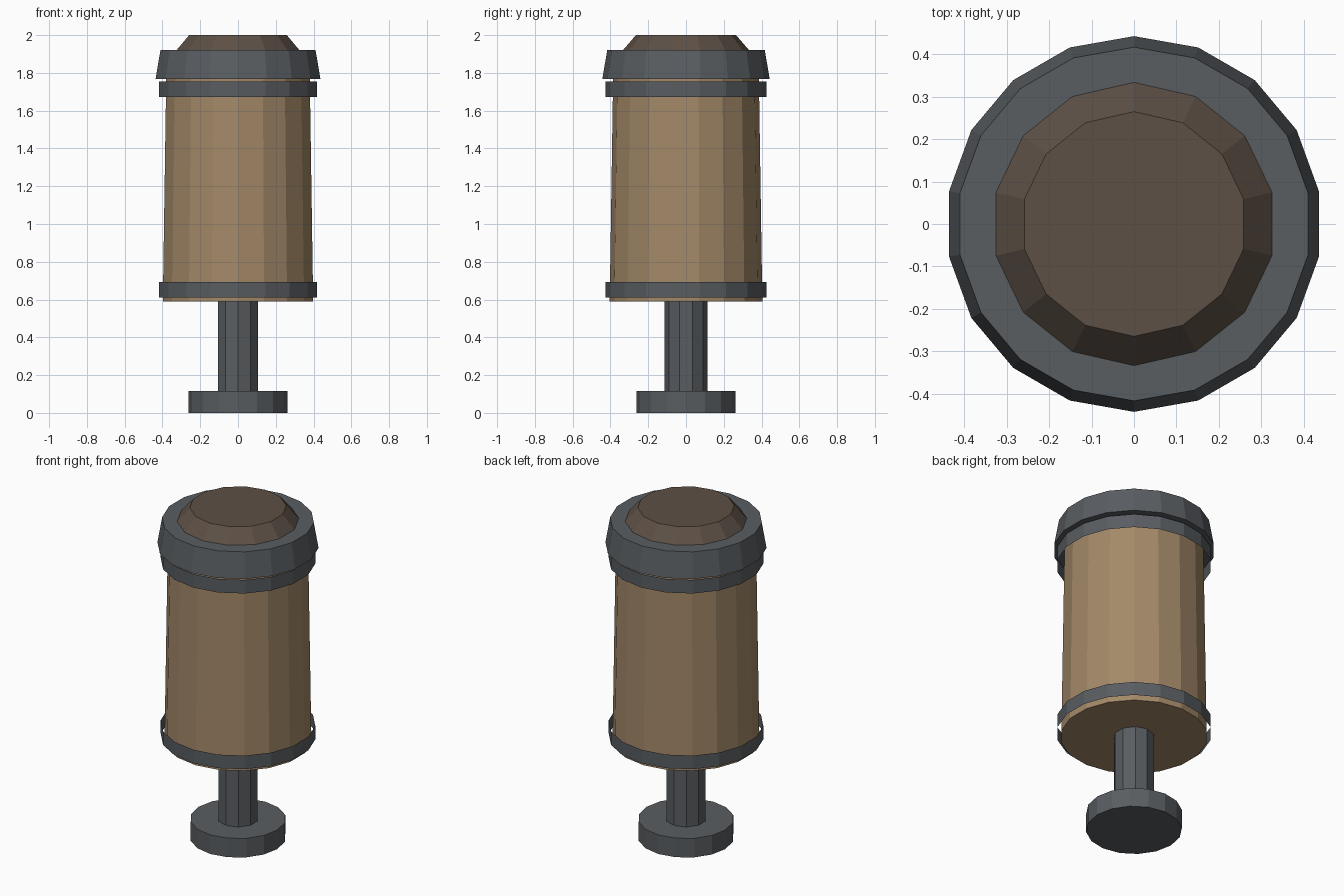
import bpy

if "Cube" in bpy.data.objects:
    bpy.data.objects.remove(bpy.data.objects["Cube"])


def material(name, rgb):
    m = bpy.data.materials.new(name)
    m.diffuse_color = (*rgb, 1)
    m.use_nodes = True
    m.node_tree.nodes["Principled BSDF"].inputs["Base Color"].default_value = m.diffuse_color
    return m


iron = material("iron", (0.10, 0.11, 0.12))
tan = material("tan_shell", (0.37, 0.25, 0.14))
brown = material("dark_brown", (0.11, 0.08, 0.06))


def cone(name, sides, z0, z1, r0, r1, mat, fill='NGON'):
    """Upright flat-shaded frustum between heights z0 and z1."""
    bpy.ops.mesh.primitive_cone_add(vertices=sides, radius1=r0, radius2=r1, depth=z1 - z0,
                                    end_fill_type=fill, location=(0, 0, (z0 + z1) / 2))
    obj = bpy.context.object
    obj.name = name
    obj.data.materials.append(mat)
    return obj


# Foot and stem
cone("foot", 16, 0.0, 0.115, 0.263, 0.263, iron)
cone("stem", 10, 0.115, 0.60, 0.1125, 0.1125, iron)

# Slightly tapered body
cone("body", 18, 0.59, 1.77, 0.404, 0.386, tan)

# Open hoops standing slightly off the body
for name, z in (("lower_band", 0.61), ("upper_band", 1.672)):
    cone(name, 18, z, z + 0.082, 0.425, 0.425, iron, 'NOTHING')

# Flared rim and top cap
cone("rim", 18, 1.768, 1.92, 0.443, 0.417, iron)
cone("cap", 14, 1.92, 2.0, 0.334, 0.265, brown)
